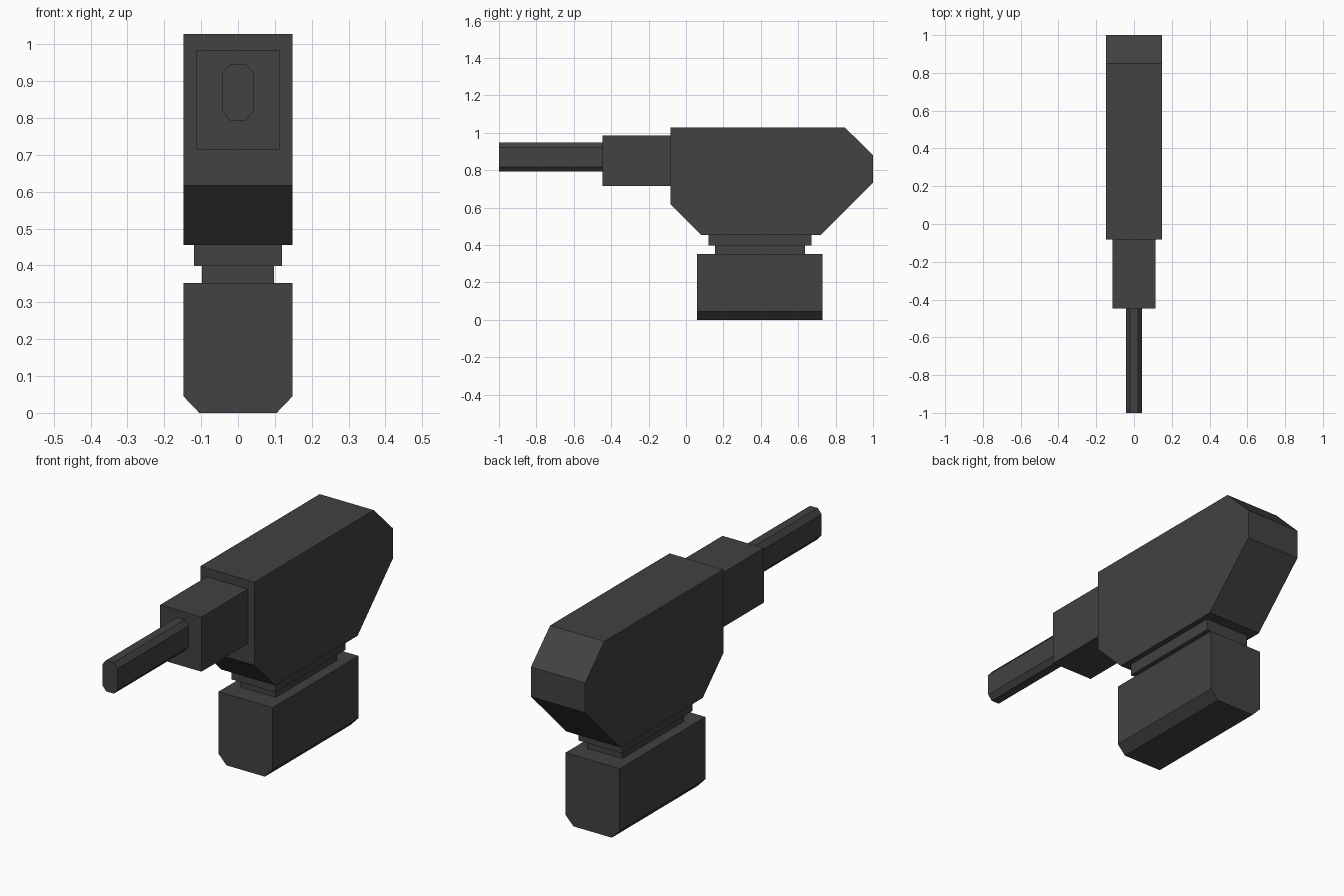
import bpy
import bmesh
from mathutils import Vector

default = bpy.data.objects.get("Cube")
if default:
    bpy.data.objects.remove(default, do_unlink=True)

# Single dark grey plastic
grey = bpy.data.materials.new("dark_grey")
grey.use_nodes = True
colour = (0.054, 0.054, 0.054, 1)
grey.diffuse_color = colour
grey.node_tree.nodes["Principled BSDF"].inputs["Base Color"].default_value = colour


def extrude(name, points, direction):
    """Make a flat-shaded prism by extruding a polygon along a direction."""
    bm = bmesh.new()
    face = bm.faces.new([bm.verts.new(p) for p in points])
    result = bmesh.ops.extrude_face_region(bm, geom=[face], use_keep_orig=True)
    moved = [g for g in result["geom"] if isinstance(g, bmesh.types.BMVert)]
    bmesh.ops.translate(bm, verts=moved, vec=Vector(direction))
    bmesh.ops.recalc_face_normals(bm, faces=bm.faces)
    mesh = bpy.data.meshes.new(name)
    bm.to_mesh(mesh)
    bm.free()
    mesh.materials.append(grey)
    obj = bpy.data.objects.new(name, mesh)
    bpy.context.scene.collection.objects.link(obj)
    return obj


def along_y(name, half, y0, y1):
    """Extrude a mirrored x/z half outline, listed bottom to top, from y0 to y1."""
    outline = half + [(-x, z) for x, z in reversed(half)]
    return extrude(name, [(x, y0, z) for x, z in outline], (0, y1 - y0, 0))


def box(name, half_width, y0, y1, z0, z1):
    return along_y(name, [(half_width, z0), (half_width, z1)], y0, y1)


# Motor housing, side profile swept across the width
W = 0.148
profile = [(-0.083, 0.617), (0.08, 0.455), (0.723, 0.455), (1, 0.733),
           (1, 0.88), (0.85, 1.028), (-0.083, 1.028)]
extrude("motor_housing", [(-W, y, z) for y, z in profile], (2 * W, 0, 0))

# Square nose and chamfered bit
box("nose", 0.113, -0.447, -0.083, 0.715, 0.985)
along_y("bit", [(0.021, 0.793), (0.042, 0.818), (0.042, 0.922), (0.021, 0.947)],
        -1, -0.447)

# Stepped neck below the housing
box("upper_neck", 0.12, 0.12, 0.67, 0.398, 0.455)
box("lower_neck", 0.097, 0.155, 0.637, 0.353, 0.398)

# Base block with chamfered lower edges
along_y("base_block", [(0.105, 0), (W, 0.045), (W, 0.353)], 0.06, 0.73)
